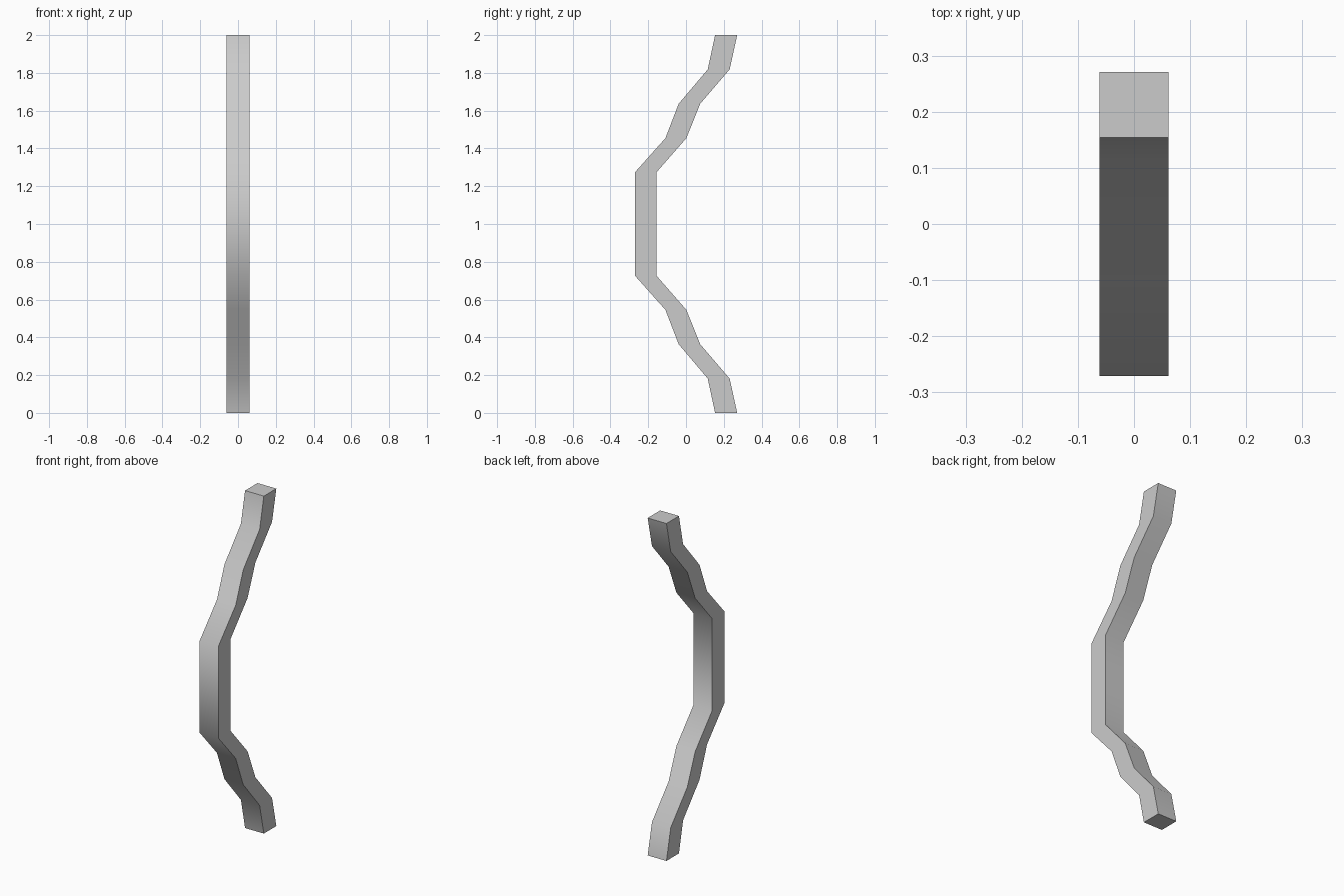
import bpy, bmesh

if "Cube" in bpy.data.objects:
    bpy.data.objects.remove(bpy.data.objects["Cube"])

HALF_W = 0.0615
STEP = 2 / 11

# Lower half of the side profile: (z, front y, back y), mirrored about z = 1
lower = [
    (0.0, 0.154, 0.271),
    (STEP, 0.115, 0.231),
    (2 * STEP, -0.039, 0.075),
    (3 * STEP, -0.109, 0.002),
    (4 * STEP, -0.271, -0.157),
]
profile = lower + [(2 - z, f, b) for z, f, b in reversed(lower)]

# Square bar swept through the profile, one ring per bend
bm = bmesh.new()
rings = []
for z, front, back in profile:
    corners = [(-HALF_W, front), (HALF_W, front), (HALF_W, back), (-HALF_W, back)]
    rings.append([bm.verts.new((x, y, z)) for x, y in corners])
for a, b in zip(rings, rings[1:]):
    for i in range(4):
        j = (i + 1) % 4
        bm.faces.new((a[i], a[j], b[j], b[i]))

# End caps
bm.faces.new(rings[0][::-1])
bm.faces.new(rings[-1])
bmesh.ops.recalc_face_normals(bm, faces=bm.faces)

mesh = bpy.data.meshes.new("bent_bar")
bm.to_mesh(mesh)
bm.free()
bar = bpy.data.objects.new("bent_bar", mesh)
bpy.context.collection.objects.link(bar)

# Smooth the bends, keep the long corners sharp
bpy.context.view_layer.objects.active = bar
bar.select_set(True)
bpy.ops.object.shade_smooth_by_angle(angle=0.87)
